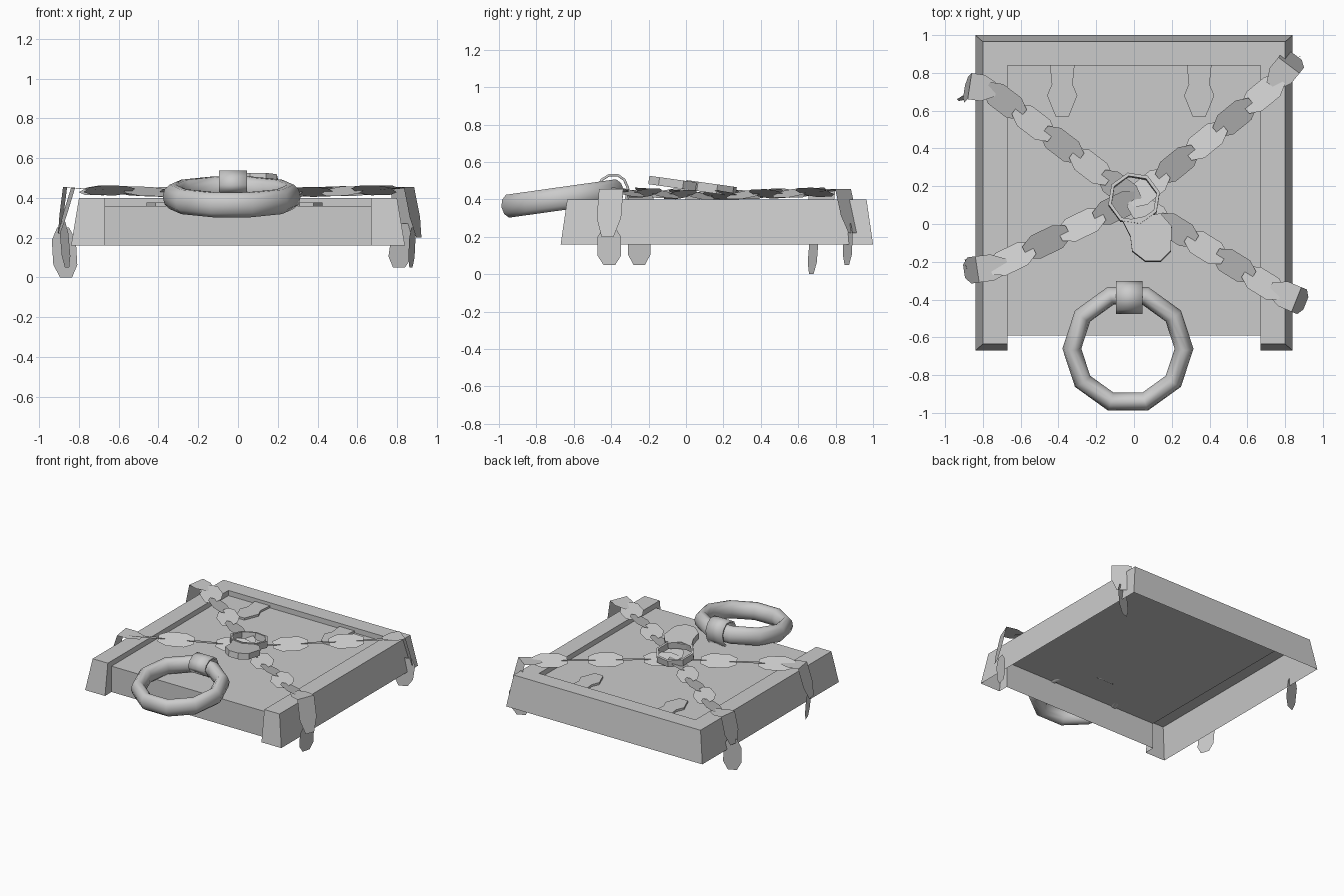
import bpy, bmesh, math
from mathutils import Vector, Matrix

if "Cube" in bpy.data.objects:
    bpy.data.objects.remove(bpy.data.objects["Cube"])


def make(name, verts, faces):
    me = bpy.data.meshes.new(name)
    me.from_pydata([tuple(v) for v in verts], [], faces)
    bm = bmesh.new()
    bm.from_mesh(me)
    bmesh.ops.remove_doubles(bm, verts=bm.verts, dist=1e-4)
    bmesh.ops.recalc_face_normals(bm, faces=bm.faces)
    bm.to_mesh(me)
    bm.free()
    ob = bpy.data.objects.new(name, me)
    bpy.context.collection.objects.link(ob)
    return ob


def quads(name, qs):
    verts = [v for q in qs for v in q]
    return make(name, verts, [tuple(range(i, i + 4)) for i in range(0, len(verts), 4)])


def prism(name, outline, depth, matrix=Matrix()):
    n = len(outline)
    vs = [matrix @ Vector((x, y, z)) for z in (0, depth) for x, y in outline]
    fs = [tuple(range(n))[::-1], tuple(range(n, 2 * n))]
    fs += [(i, (i + 1) % n, n + (i + 1) % n, n + i) for i in range(n)]
    return make(name, vs, fs)


# Frame and door panel: an open-bottomed shell, U-shaped rim with sloped sides
LO, PZ, HI = 0.16, 0.36, 0.40
XI, XT, XB = 0.67, 0.80, 0.84
FB, FT, FP = -0.67, -0.635, -0.59
BI, BT, BB = 0.84, 0.965, 1.0
qs = []
for s in (-1, 1):
    qs += [
        [(s*XB, FB, LO), (s*XB, BB, LO), (s*XT, BT, HI), (s*XT, FT, HI)],
        [(s*XT, FT, HI), (s*XT, BT, HI), (s*XI, BI, HI), (s*XI, FT, HI)],
        [(s*XI, FP, PZ), (s*XI, BI, PZ), (s*XI, BI, HI), (s*XI, FP, HI)],
        [(s*XI, FB, LO), (s*XB, FB, LO), (s*XT, FT, HI), (s*XI, FT, HI)],
        [(s*XI, FB, LO), (s*XI, FP, LO), (s*XI, FP, HI), (s*XI, FT, HI)],
    ]
qs += [
    [(-XB, BB, LO), (XB, BB, LO), (XT, BT, HI), (-XT, BT, HI)],
    [(-XT, BT, HI), (XT, BT, HI), (XI, BI, HI), (-XI, BI, HI)],
    [(-XI, BI, PZ), (XI, BI, PZ), (XI, BI, HI), (-XI, BI, HI)],
]
quads("frame", qs)
quads("door_panel", [
    [(-XI, FP, PZ), (XI, FP, PZ), (XI, BI, PZ), (-XI, BI, PZ)],
    [(-XI, FP, LO), (XI, FP, LO), (XI, FP, PZ), (-XI, FP, PZ)],
])

# Hinge straps at the back of the panel
strap = [(-.065, .84), (-.055, .74), (-.08, .68), (-.035, .57),
         (.035, .57), (.08, .68), (.055, .74), (.065, .84)]
for x, nm in ((-.38, "left_hinge"), (.345, "right_hinge")):
    prism(nm, strap, .016, Matrix.Translation((x, 0, PZ)))


# Flat chain links laid along a path, alternately rolled
def link(name, pts, side, half=.07):
    pts = [Vector(p) for p in pts]
    side = Vector(side).normalized() * half
    a, b = pts[0], pts[-1]
    rows = [(a, .5), (a.lerp(pts[1], .25 if len(pts) == 2 else .5), 1)]
    rows += [(p, 1) for p in pts[1:-1]]
    rows += [(pts[-2].lerp(b, .75 if len(pts) == 2 else .6), 1), (b, .5)]
    vs = [p + side * w * k for p, w in rows for k in (-1, 1)]
    make(name, vs, [(2*i, 2*i+1, 2*i+3, 2*i+2) for i in range(len(rows) - 1)])


def chain(name, start, end, count, bend, bend_side, tail, tail_side):
    start, end = Vector(start), Vector(end)
    d = (end - start).normalized()
    flat = d.cross(Vector((0, 0, 1)))
    for i in range(count):
        p, q = start.lerp(end, i / count), start.lerp(end, (i + 1) / count)
        roll = Matrix.Rotation(math.radians(20 if i % 2 else -20), 3, d)
        link(f"{name}_link_{i}", [p - d * .025, q + d * .025], roll @ flat)
    link(name + "_edge_link", bend, bend_side)
    link(name + "_hanging_link", tail, tail_side, .065)


chain("back_left_chain", (0, .13, .42), (-.76, .71, .44), 5,
      [(-.73, .71, .44), (-.87, .73, .455), (-.90, .70, .22)], (.15, 1, 0),
      [(-.88, .69, .25), (-.865, .67, 0)], (1, .4, 0))
chain("back_right_chain", (0, .13, .42), (.76, .75, .44), 5,
      [(.73, .73, .44), (.82, .84, .455), (.86, .89, .22)], (.8, -.6, 0),
      [(.84, .87, .27), (.81, .86, .05)], (1, .4, 0))
chain("front_left_chain", (0, .13, .42), (-.74, -.23, .44), 4,
      [(-.67, -.22, .44), (-.83, -.24, .45), (-.90, -.25, .22)], (.15, -1, 0),
      [(-.88, -.25, .28), (-.86, -.25, .05)], (.35, -1, 0))
chain("front_right_chain", (0, .11, .42), (.76, -.36, .44), 5,
      [(.72, -.34, .44), (.86, -.40, .455), (.91, -.42, .20)], (-.4, -1, 0),
      [(.88, -.41, .25), (.87, -.41, .05)], (.25, 1, 0))

# Padlock: open octagonal shackle band and flat body, both tilted up to the front
tilt = Matrix.Translation((0, .13, .435)) @ Matrix.Rotation(math.radians(-8), 4, 'X')
n = 8
qs = []
for i in range(n):
    c = [Vector((math.cos(t), math.sin(t), 0)) for t in
         (math.tau * (i + .3) / n, math.tau * (i + 1.3) / n)]
    o, u, h = .14, .122, Vector((0, 0, .05))
    ring = [(c[0]*u, c[1]*u), (c[0]*o, c[1]*o), (c[0]*o+h, c[1]*o+h), (c[0]*u+h, c[1]*u+h)]
    for k in range(4):
        (p, q), (r, s) = ring[k], ring[(k + 1) % 4]
        qs.append([tilt @ p, tilt @ q, tilt @ s, tilt @ r])
quads("padlock_shackle", qs)
body = [(-.06, -.12), (.14, -.08), (.20, -.15), (.195, -.28),
        (.14, -.335), (.06, -.335), (-.01, -.28), (-.02, -.20)]
prism("padlock_body", body, .045, tilt)

# Pull ring: ten-sided torus, taller than wide in section, tilted to the front
bpy.ops.mesh.primitive_torus_add(major_segments=10, minor_segments=10,
                                 major_radius=.297, minor_radius=.05,
                                 location=(-.032, -.66, .405),
                                 rotation=(math.radians(8), 0, 0))
pull = bpy.context.object
pull.name = "pull_ring"
pull.scale = (1, 1, 1.3)
bpy.ops.object.shade_smooth_by_angle(angle=math.radians(40))

# Staple wrapping the ring
arc = [(-.44, .42), (-.47, .465), (-.45, .505), (-.41, .53), (-.365, .53),
       (-.33, .505), (-.31, .46), (-.32, .40), (-.35, .36)]
x0, x1 = -.095, .045
st = quads("ring_staple", [[(x0, *a), (x1, *a), (x1, *b), (x0, *b)]
                           for a, b in zip(arc, arc[1:])])
m = st.modifiers.new("thickness", 'SOLIDIFY')
m.thickness = .014
m.offset = 0
bpy.context.view_layer.objects.active = st
bpy.ops.object.select_all(action='DESELECT')
st.select_set(True)
bpy.ops.object.shade_smooth_by_angle(angle=math.radians(50))
